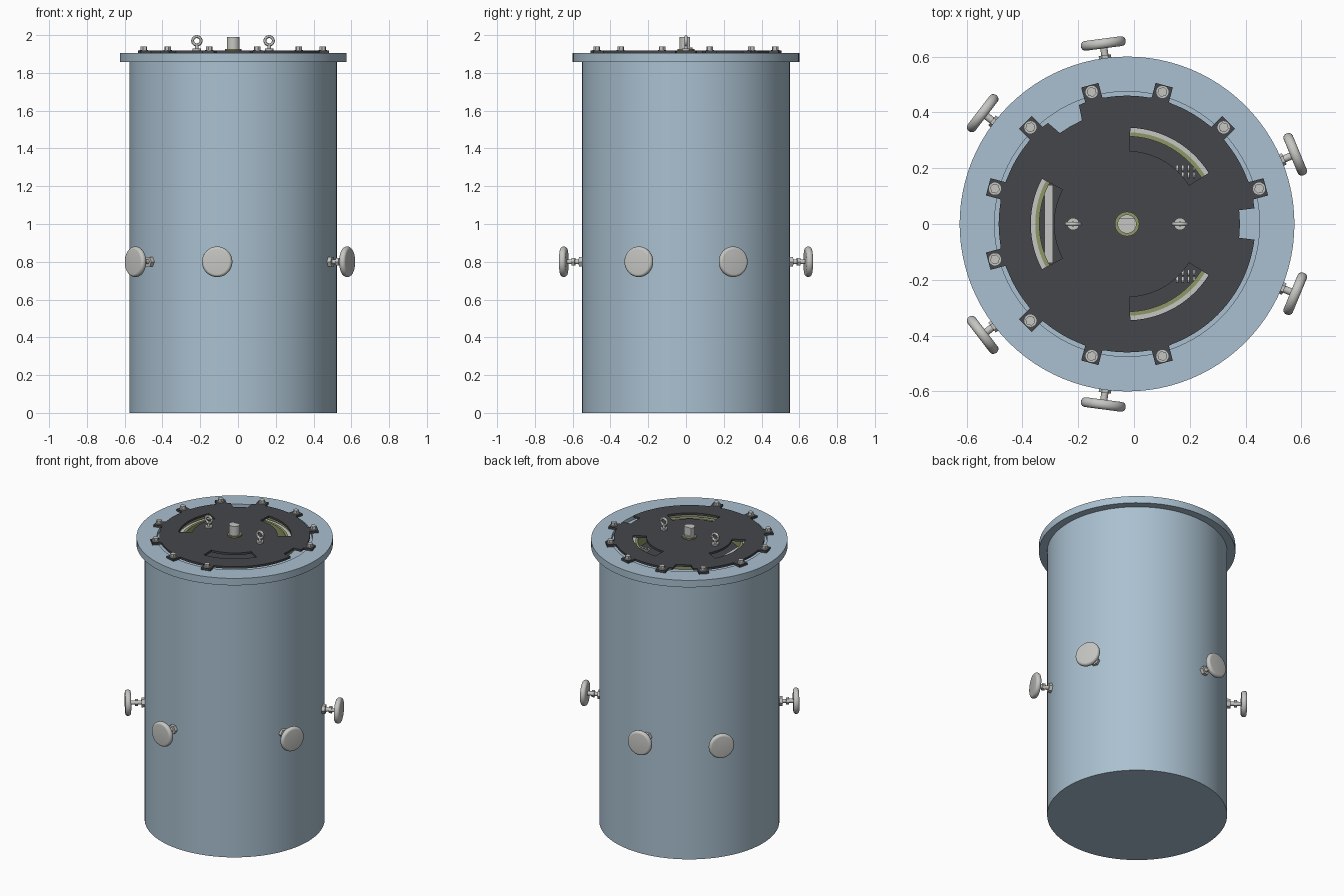
import bpy, bmesh, math
from mathutils import Matrix, Vector

if "Cube" in bpy.data.objects:
    bpy.data.objects.remove(bpy.data.objects["Cube"])

CX = -0.025  # vessel axis sits slightly left of the origin
AXIS = Matrix.Translation((CX, 0, 0))


def material(name, rgb):
    m = bpy.data.materials.new(name)
    m.diffuse_color = (*rgb, 1)
    m.use_nodes = True
    m.node_tree.nodes["Principled BSDF"].inputs["Base Color"].default_value = m.diffuse_color
    return m


BLUE = material("blue_grey_paint", (0.40, 0.53, 0.63))
DARK = material("dark_plate", (0.058, 0.061, 0.07))
STEEL = material("light_steel", (0.56, 0.56, 0.54))
OLIVE = material("olive_green", (0.27, 0.31, 0.13))


def finish(name, bm, mat, matrix):
    bmesh.ops.remove_doubles(bm, verts=bm.verts, dist=1e-5)
    bmesh.ops.recalc_face_normals(bm, faces=bm.faces)
    mesh = bpy.data.meshes.new(name)
    bm.to_mesh(mesh)
    bm.free()
    mesh.materials.append(mat)
    ob = bpy.data.objects.new(name, mesh)
    ob.matrix_world = matrix
    bpy.context.collection.objects.link(ob)
    return ob


def lathe(name, profile, mat, matrix=AXIS, segs=96, closed=False):
    """Revolve (radius, height) points around local z."""
    bm = bmesh.new()
    rows = []
    for i in range(segs):
        a = 2 * math.pi * i / segs
        rows.append([bm.verts.new((r * math.cos(a), r * math.sin(a), z)) for r, z in profile])
    n = len(profile)
    for i in range(segs):
        p, q = rows[i], rows[(i + 1) % segs]
        for j in range(n if closed else n - 1):
            k = (j + 1) % n
            if profile[j][0] == 0:
                bm.faces.new((p[j], q[k], p[k]))
            elif profile[k][0] == 0:
                bm.faces.new((p[j], q[j], p[k]))
            else:
                bm.faces.new((p[j], q[j], q[k], p[k]))
    return finish(name, bm, mat, matrix)


def tube(name, r0, r1, z0, z1, mat):
    return lathe(name, [(r0, z0), (r1, z0), (r1, z1), (r0, z1)], mat, closed=True)


def rod(name, r, z0, z1, mat, matrix, segs=24):
    return lathe(name, [(0, z0), (r, z0), (r, z1), (0, z1)], mat, matrix, segs)


def polar(r, deg):
    return (r * math.cos(math.radians(deg)), r * math.sin(math.radians(deg)))


def plate(name, loops, z0, z1, mat):
    """Flat plate from 2D loops; inner loops become holes."""
    cu = bpy.data.curves.new(name, 'CURVE')
    cu.dimensions, cu.fill_mode, cu.extrude = '2D', 'BOTH', (z1 - z0) / 2
    for pts in loops:
        s = cu.splines.new('POLY')
        s.points.add(len(pts) - 1)
        for p, (x, y) in zip(s.points, pts):
            p.co = (x, y, 0, 1)
        s.use_cyclic_u = True
    tmp = bpy.data.objects.new(name + "_curve", cu)
    bpy.context.collection.objects.link(tmp)
    bpy.context.view_layer.update()
    mesh = bpy.data.meshes.new_from_object(tmp.evaluated_get(bpy.context.evaluated_depsgraph_get()))
    bm = bmesh.new()
    bm.from_mesh(mesh)
    bpy.data.objects.remove(tmp)
    bpy.data.meshes.remove(mesh)
    return finish(name, bm, mat, Matrix.Translation((CX, 0, (z0 + z1) / 2)))


def box(name, size, centre, mat, turn=0):
    bm = bmesh.new()
    bmesh.ops.create_cube(bm, size=1, matrix=Matrix.Diagonal((*size, 1)))
    return finish(name, bm, mat, Matrix.Translation(centre) @ Matrix.Rotation(turn, 4, 'Z'))


# Vessel shell: hollow body, wide flange and recessed inner ledge
lathe("vessel_body", [(0, 0), (0.55, 0), (0.55, 1.857), (0.60, 1.857), (0.60, 1.904),
                      (0.475, 1.904), (0.475, 1.88), (0.39, 1.88), (0.39, 1.70), (0, 1.70)], BLUE)

# Nested liners visible through the lid slots
tube("outer_liner", 0.375, 0.393, 1.70, 1.903, OLIVE)
tube("middle_liner", 0.329, 0.352, 1.70, 1.888, STEEL)
tube("inner_liner", 0.314, 0.329, 1.70, 1.892, OLIVE)
rod("inner_floor", 0.314, 1.70, 1.80, DARK, AXIS, 96)
box("left_inner_bar", (0.03, 0.28, 0.06), (-0.305, 0, 1.84), STEEL)

# Lid outline: tabs every 30 degrees and two notches
TABS = [15 + 30 * i for i in range(10)]
outline = []
for d in range(0, 360, 3):
    near_tab = any(abs(d - t) <= 3 for t in TABS)
    near_notch = abs(d - 120) <= 7.5 or d <= 7.5 or d >= 352.5
    if d in TABS:
        for r, w in ((0.46, -0.032), (0.515, -0.032), (0.515, 0.032), (0.46, 0.032)):
            c, s = polar(1, d)
            outline.append((r * c - w * s, r * s + w * c))
    elif d == 120:
        outline += [polar(0.46, 112), polar(0.405, 113.5), polar(0.405, 120),
                    polar(0.405, 126.5), polar(0.46, 128)]
    elif d == 0:
        outline += [polar(0.405, 0), polar(0.405, 7), polar(0.46, 7)]
    elif not near_tab and not near_notch:
        outline.append(polar(0.46, d))
outline += [polar(0.46, -7), polar(0.405, -7)]

# Three curved slots cut through the lid
slots = []
for mid in (60, 180, 300):
    angles = [mid - 28 + 4 * i for i in range(15)]
    slots.append([polar(0.345, a) for a in angles] + [polar(0.262, a) for a in reversed(angles)])
plate("lid", [outline] + slots, 1.904, 1.918, DARK)

# Hex bolts with washers on the tabs
for t in TABS:
    x, y = polar(0.49, t)
    m = Matrix.Translation((CX + x, y, 0)) @ Matrix.Rotation(math.radians(t), 4, 'Z')
    rod("bolt_washer", 0.022, 1.917, 1.922, STEEL, m)
    rod("bolt_head", 0.018, 1.922, 1.94, STEEL, m, 6)

# Small coil springs seen in the two right-hand slots
for side in (1, -1):
    for i in range(4):
        for k in (0, 1):
            m = Matrix.Translation((0.155 + 0.02 * i, side * (0.175 + 0.025 * k), 1.85)) @ Matrix.Rotation(math.pi / 2, 4, 'Y')
            rod("spring_coil", 0.012, -0.004, 0.004, STEEL, m, 12)

# Central lug with one flat side, in an olive collar
tube("lug_collar", 0.034, 0.044, 1.917, 1.926, OLIVE)
lug = [(0.034 * math.cos(a), min(0.02, 0.034 * math.sin(a)))
       for a in (2 * math.pi * i / 48 for i in range(48))]
rod("lug_base", 0.034, 1.91, 1.935, STEEL, AXIS, 48)
plate("centre_lug", [lug], 1.93, 1.99, STEEL)

# Lifting eyes
for x in (-0.218, 0.165):
    m = Matrix.Translation((x, 0, 0))
    rod("eye_collar", 0.022, 1.917, 1.928, STEEL, m)
    rod("eye_shank", 0.009, 1.925, 1.948, STEEL, m)
    ring = [(0.022 + 0.008 * math.cos(a), 0.008 * math.sin(a))
            for a in (2 * math.pi * i / 12 for i in range(12))]
    lathe("eye_ring", ring, STEEL,
          Matrix.Translation((x, 0, 1.97)) @ Matrix.Rotation(math.pi / 2, 4, 'X'), 32, True)

# Six round hand knobs on stems, in three pairs
rim = [(0.066 + 0.015 * math.cos(a), 0.6525 + 0.0175 * math.sin(a))
       for a in (math.pi * (i / 10 - 0.5) for i in range(11))]
for base in (0, 120, 240):
    for off in (-22.5, 22.5):
        a = math.radians(base + off)
        out = Vector((math.cos(a), math.sin(a), 0))
        m = Matrix.Translation((CX, 0, 0.8)) @ out.to_track_quat('Z', 'Y').to_matrix().to_4x4()
        rod("knob_stem", 0.013, 0.54, 0.645, STEEL, m)
        rod("knob_nut", 0.03, 0.545, 0.57, STEEL, m, 6)
        rod("knob_collar", 0.022, 0.592, 0.61, STEEL, m, 6)
        lathe("hand_knob", [(0, 0.635)] + rim + [(0, 0.67)], STEEL, m, 48)

# Smooth round surfaces while keeping hard edges
bpy.ops.object.select_all(action='SELECT')
bpy.context.view_layer.objects.active = bpy.data.objects["vessel_body"]
bpy.ops.object.shade_smooth_by_angle(angle=math.radians(30))
